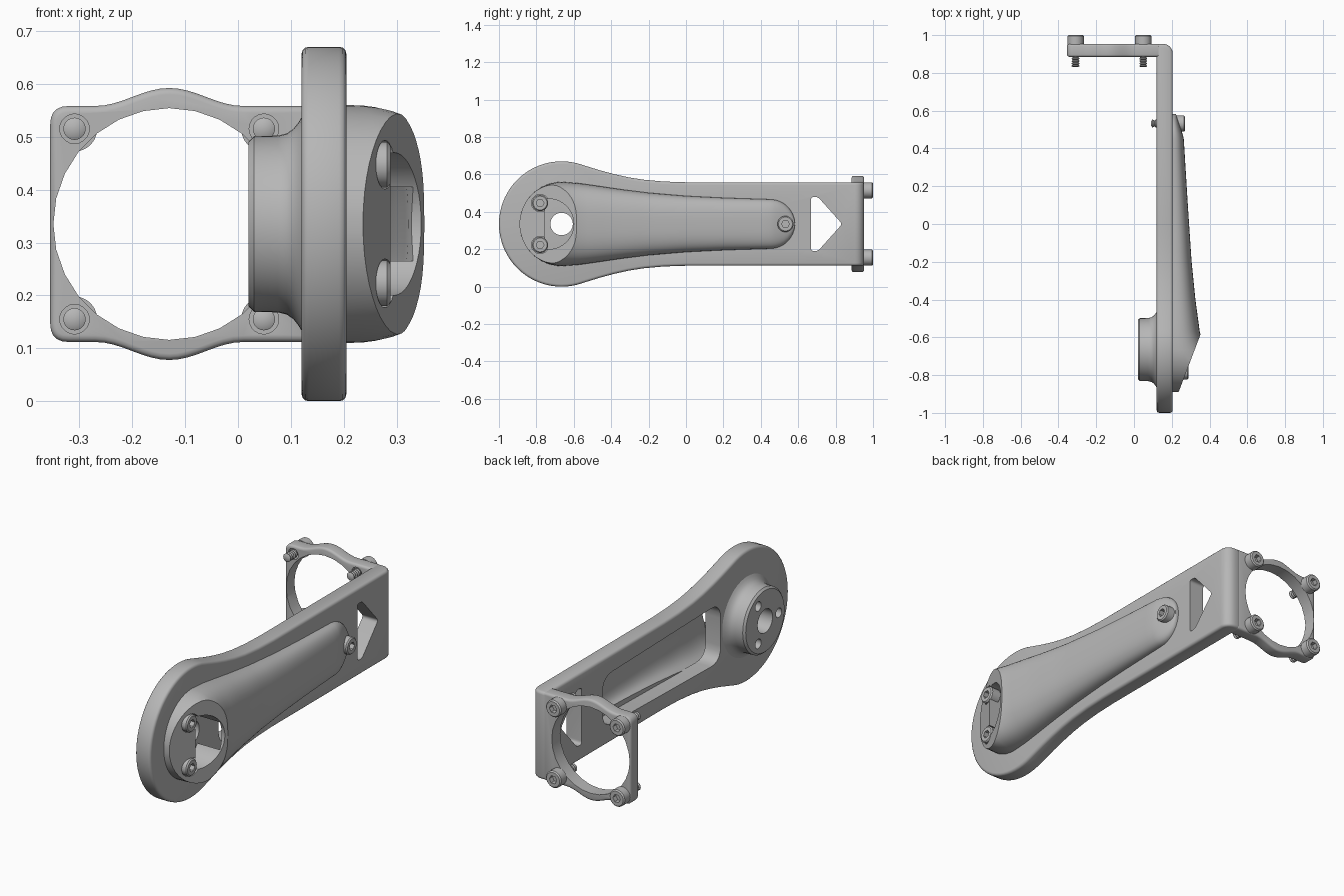
import bpy, bmesh, math
from mathutils import Vector

if "Cube" in bpy.data.objects:
    bpy.data.objects.remove(bpy.data.objects["Cube"])

grey = bpy.data.materials.new("satin grey")
grey.use_nodes = True
GREY = (0.47, 0.47, 0.47, 1)
grey.diffuse_color = GREY
grey.node_tree.nodes["Principled BSDF"].inputs["Base Color"].default_value = GREY

MID = 0.335          # height of the centre line
HUB_Y = -0.665       # centre of the round arm end
parts = []


def place(axis, u, v, d):
    return Vector((d, u, v)) if axis == "x" else Vector((u, d, v))


def finish(name, bm):
    bmesh.ops.recalc_face_normals(bm, faces=bm.faces)
    mesh = bpy.data.meshes.new(name)
    bm.to_mesh(mesh)
    bm.free()
    ob = bpy.data.objects.new(name, mesh)
    bpy.context.collection.objects.link(ob)
    mesh.materials.append(grey)
    parts.append(ob)
    return ob


def skin(name, rings):
    """Join closed rings of points and cap both ends."""
    bm = bmesh.new()
    vs = [[bm.verts.new(p) for p in ring] for ring in rings]
    n = len(vs[0])
    for a, b in zip(vs, vs[1:]):
        for i in range(n):
            bm.faces.new((a[i], a[(i + 1) % n], b[(i + 1) % n], b[i]))
    bm.faces.new(vs[0])
    bm.faces.new(vs[-1])
    return finish(name, bm)


def prism(name, axis, outline, d0, d1):
    return skin(name, [[place(axis, u, v, d) for u, v in outline] for d in (d0, d1)])


def circle(u, v, r, n=32, start=0.0, sweep=2 * math.pi):
    return [(u + r * math.cos(start + sweep * i / n), v + r * math.sin(start + sweep * i / n))
            for i in range(n)]


def lathe(name, axis, u, v, profile, n=32):
    return skin(name, [[place(axis, a, b, d) for a, b in circle(u, v, r, n)] for d, r in profile])


def rounded(points, r, steps=5):
    """Round the corners of a polygon."""
    out = []
    for i, p in enumerate(points):
        p, a, b = Vector(p), Vector(points[i - 1]), Vector(points[(i + 1) % len(points)])
        s, e = p + (a - p).normalized() * r, p + (b - p).normalized() * r
        for k in range(steps + 1):
            t = k / steps
            out.append(tuple(s * (1 - t) ** 2 + p * 2 * t * (1 - t) + e * t * t))
    return out


def apply_mod(ob, mod):
    bpy.context.view_layer.objects.active = ob
    bpy.ops.object.modifier_apply(modifier=mod.name)


def cut(ob, cutter):
    mod = ob.modifiers.new("cut", "BOOLEAN")
    mod.operation, mod.solver, mod.object = "DIFFERENCE", "EXACT", cutter
    apply_mod(ob, mod)
    parts.remove(cutter)
    bpy.data.objects.remove(cutter)


def soften(ob, width):
    mod = ob.modifiers.new("soft", "BEVEL")
    mod.width, mod.segments, mod.limit_method = width, 3, "ANGLE"
    mod.angle_limit = math.radians(40)
    apply_mod(ob, mod)


def lerp(keys, y):
    for (a, p), (b, q) in zip(keys, keys[1:]):
        if y <= b:
            return p + (q - p) * (y - a) / (b - a)
    return keys[-1][1]


# Arm: round end blending into a straight bar
START = math.radians(70)
upper = [(-0.46, 0.287), (-0.39, 0.268), (-0.31, 0.25), (-0.23, 0.237),
         (-0.12, 0.227), (0.0, 0.223), (0.953, 0.223)]
outline = circle(HUB_Y, MID, 0.335, 44, START, 2 * math.pi - 2 * START)
outline += [(HUB_Y + 0.335 * math.cos(START), MID - 0.335 * math.sin(START))]
outline += [(y, MID - h) for y, h in upper] + [(y, MID + h) for y, h in reversed(upper)]
arm = prism("arm", "x", outline, 0.12, 0.205)
bm = bmesh.new()
bm.from_mesh(arm.data)
bend = [e for e in bm.edges if all(v.co.x > 0.2 and v.co.y > 0.95 for v in e.verts)]
bmesh.ops.bevel(bm, geom=bend, offset=0.05, segments=6, profile=0.5, affect="EDGES")
bm.to_mesh(arm.data)
bm.free()
soften(arm, 0.014)
slot = [(-0.45, MID - 0.15), (0.5, MID - 0.13), (0.5, MID + 0.13), (-0.45, MID + 0.15)]
window = [(0.668, MID - 0.145), (0.705, MID - 0.145), (0.835, MID),
          (0.705, MID + 0.145), (0.668, MID + 0.145)]
cut(arm, prism("slot_cutter", "x", rounded(slot, 0.08), 0, 0.4))
cut(arm, prism("window_cutter", "x", rounded(window, 0.017), 0, 0.4))
cut(arm, lathe("bore_cutter", "x", HUB_Y, MID, [(0, 0.06), (0.4, 0.06)]))

# Hub with fillet, bore and three screw holes
hub = lathe("hub", "x", HUB_Y, MID, [(0.02, 0.156), (0.03, 0.166), (0.075, 0.167), (0.092, 0.171),
                                     (0.105, 0.18), (0.115, 0.193), (0.122, 0.205)], 48)
cut(hub, lathe("bore_cutter", "x", HUB_Y, MID, [(-0.1, 0.06), (0.4, 0.06)]))
for y, z in circle(HUB_Y, MID, 0.11, 3, math.pi):
    cut(hub, lathe("hole_cutter", "x", y, z, [(-0.1, 0.024), (0.1, 0.024)], 16))

# Mounting flange with a bulged rim and a large opening
FX = -0.13
bulge = [(FX + 0.14 * t / 8, 0.223 + 0.017 * (1 + math.cos(math.pi * t / 8))) for t in range(-8, 9)]
corners = rounded([(0.16, MID + 0.223), (-0.355, MID + 0.223), (-0.355, MID - 0.223),
                   (0.16, MID - 0.223)], 0.035)[6:18]
rim = corners + [(x, MID - h) for x, h in bulge] + [(0.14, MID - 0.223), (0.14, MID + 0.223)]
rim += [(x, MID + h) for x, h in reversed(bulge)]
flange = prism("flange", "y", rim, 0.885, 0.953)
soften(flange, 0.012)
cut(flange, lathe("opening_cutter", "y", FX, MID, [(0.7, 0.219), (1.2, 0.219)], 28))
bolts = [(FX + sx * 0.179, MID + sz * 0.18) for sx in (-1, 1) for sz in (-1, 1)]
for x, z in bolts:
    cut(flange, lathe("bolt_hole_cutter", "y", x, z, [(0.7, 0.028), (1.2, 0.028)], 20))

# Cover: arched loft, tall at the hub and tapering to a rounded tail
WIDTH = [(-0.665, 0.225), (-0.58, 0.219), (-0.48, 0.205), (-0.36, 0.187), (-0.2, 0.167),
         (0, 0.15), (0.2, 0.14), (0.45, 0.132), (0.6, 0.132)]
HEIGHT = [(-0.89, 0.42), (-0.78, 0.27), (-0.665, 0.175), (-0.59, 0.146), (-0.4, 0.12),
          (-0.2, 0.1), (0.1, 0.08), (0.46, 0.058), (0.58, 0.018)]


def cover_loft(name, ys, inset, base):
    rings = []
    for y in ys:
        w, h = lerp(WIDTH, y), lerp(HEIGHT, y)
        if y < HUB_Y:
            w = math.sqrt(0.225 ** 2 - (y - HUB_Y) ** 2)
        elif y > 0.45:
            w *= math.sqrt(1 - ((y - 0.45) / 0.132) ** 2)
        ring = []
        for k in range(29):
            a = math.pi * k / 28
            c, s = math.cos(a), math.sin(a)
            z = MID + (w - inset) * math.copysign(abs(c) ** 0.74, c)
            ring.append((base + (h - inset + 0.205 - base) * max(s, 0) ** 0.74, y, z))
        rings.append(ring)
    return skin(name, rings)


front = [HUB_Y - 0.2245 * math.cos(math.pi * k / 24) for k in range(12)]
body = [HUB_Y + 1.115 * k / 24 for k in range(25)]
tail = [0.45 + 0.1315 * math.sin(math.pi * k / 16) for k in range(1, 9)]
cover = cover_loft("cover", front + body + tail, 0, 0.2)
cut(cover, cover_loft("cavity_cutter", [-0.62 + 0.04 * k for k in range(27)], 0.028, 0.19))

# Sloped front face of the cover, with its access pocket and screw seats
slope = [(0.24 - 0.038, -0.98), (0.35 + 0.114, -0.29), (0.9, -0.29), (0.9, -0.98)]
cut(cover, skin("slope_cutter", [[(x, y, z) for x, y in slope] for z in (-0.2, 0.9)]))
half = math.radians(98)
pocket = circle(-0.735, MID, 0.135, 24, -half, 2 * half)
pocket.append((pocket[0][0], 2 * MID - pocket[0][1]))
cut(cover, prism("pocket_cutter", "x", pocket, 0.15, 0.6))
cover_screws = [(-0.78, MID - 0.112), (-0.78, MID + 0.112)]
for y, z in cover_screws:
    cut(cover, lathe("seat_cutter", "x", y, z, [(0.235, 0.046), (0.6, 0.046)], 24))


# Socket head screws with ridged shanks
def screw(name, axis, u, v, tip, thread_end, seat, top):
    profile = [(tip, 0.012)]
    count = max(1, round((thread_end - tip) / 0.014))
    pitch = (thread_end - tip) / count
    for k in range(count):
        profile += [(tip + pitch * (k + 0.4), 0.021), (tip + pitch * (k + 0.6), 0.021),
                    (tip + pitch * (k + 1), 0.015)]
    profile += [(seat, 0.015), (seat, 0.043), (top - 0.006, 0.043), (top, 0.037)]
    ob = lathe(name, axis, u, v, profile, 24)
    cut(ob, lathe("socket_cutter", axis, u, v, [(top - 0.025, 0.021), (top + 0.1, 0.021)], 6))


for x, z in bolts:
    screw("flange_bolt", "y", x, z, 0.83, 0.895, 0.951, 1.0)
for y, z in cover_screws:
    screw("front_cover_screw", "x", y, z, 0.15, 0.2, 0.233, 0.288)
screw("rear_cover_screw", "x", 0.532, MID, 0.09, 0.125, 0.222, 0.27)

# Smooth shading with sharp edges kept
for ob in parts:
    bpy.ops.object.select_all(action="DESELECT")
    ob.select_set(True)
    bpy.context.view_layer.objects.active = ob
    bpy.ops.object.shade_smooth_by_angle(angle=math.radians(32))
